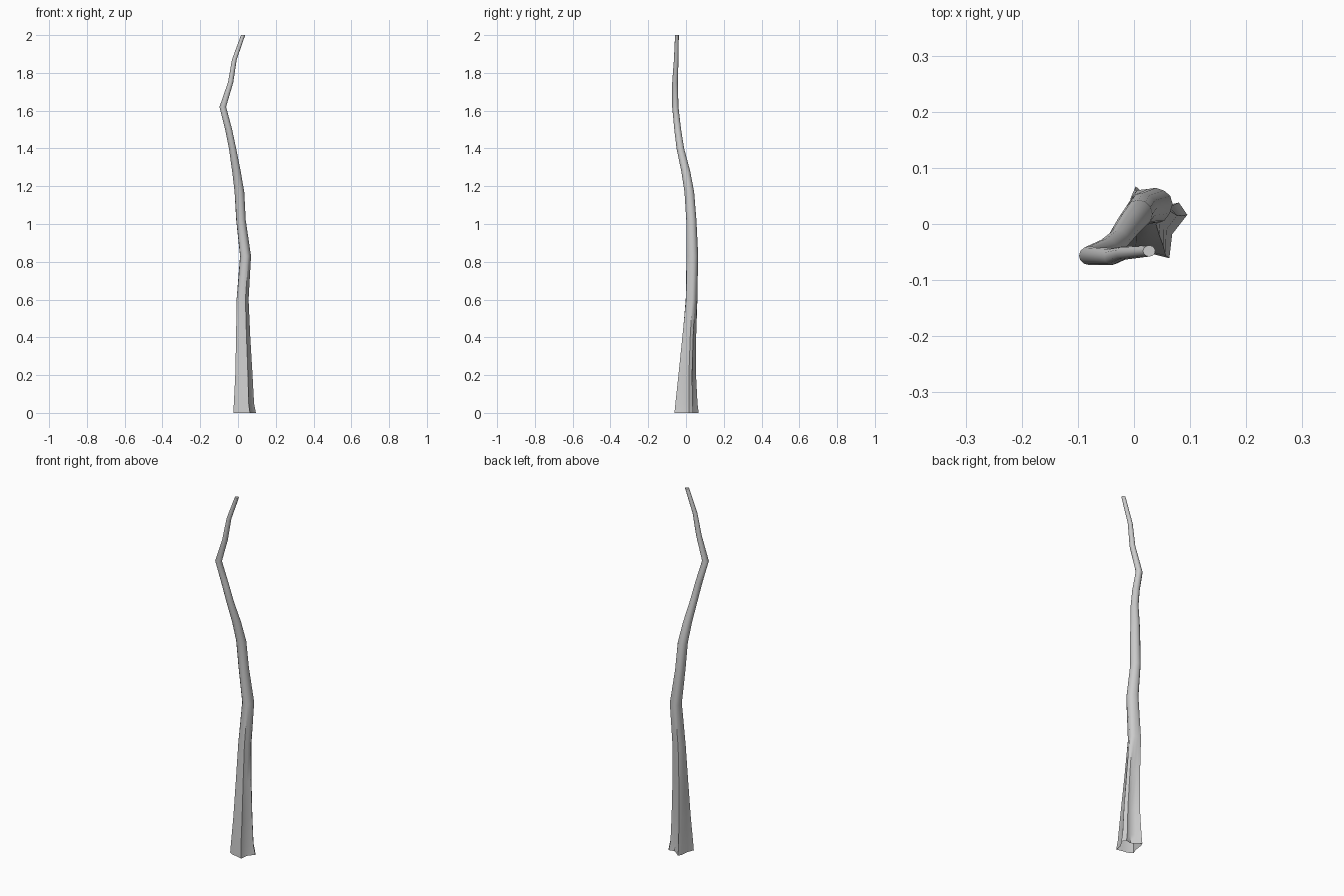
import bpy, bmesh, math

# Flared, lobed root outline at the ground (x, y), counter-clockwise
ROOT = [(.095, .015), (.08, .037), (.05, .03), (.028, .045), (.003, .066), (-.006, .045),
        (-.012, .0), (-.025, -.035), (0, -.05), (.035, -.056), (.063, -.063), (.068, -.02)]
CX, CY, RX, RY = .035, 0, .06, .065
N = len(ROOT)

# Trunk rings: z, x min, x max, y min, y max, how much of the root shape remains
RINGS = [
    (0.00, -.025, .095, -.063, .066, 1),
    (0.05, -.022, .085, -.058, .060, 1),
    (0.20, -.015, .077, -.042, .053, .9),
    (0.40, -.012, .065, -.022, .055, .65),
    (0.60, -.010, .056, -.003, .063, .35),
    (0.83, .010, .069, .002, .066, .15),
    (1.02, -.010, .041, .001, .056, .1),
    (1.17, -.018, .033, -.008, .043, 0),
    (1.28, -.031, .014, -.025, .022, 0),
    (1.40, -.048, -.010, -.050, -.010, 0),
    (1.50, -.068, -.031, -.062, -.026, 0),
    (1.62, -.098, -.063, -.073, -.040, 0),
    (1.75, -.053, -.025, -.073, -.043, 0),
    (1.87, -.032, -.007, -.064, -.040, 0),
    (2.00, .016, .038, -.058, -.038, 0),
]

bm = bmesh.new()
rows = []
for z, x0, x1, y0, y1, k in RINGS:
    row = []
    for i, (px, py) in enumerate(ROOT):
        a = 2 * math.pi * i / N
        u = k * (px - CX) / RX + (1 - k) * math.cos(a)
        v = k * (py - CY) / RY + (1 - k) * math.sin(a)
        row.append(bm.verts.new(((x0 + x1) / 2 + u * (x1 - x0) / 2,
                                 (y0 + y1) / 2 + v * (y1 - y0) / 2, z)))
    rows.append(row)

# Bark skin between neighbouring rings, closed at the tip
for lo, hi in zip(rows, rows[1:]):
    for i in range(N):
        j = (i + 1) % N
        bm.faces.new((lo[i], lo[j], hi[j], hi[i]))
bm.faces.new(rows[-1])

mesh = bpy.data.meshes.new("tree_trunk")
bm.to_mesh(mesh)
bm.free()
trunk = bpy.data.objects.new("tree_trunk", mesh)
bpy.context.collection.objects.link(trunk)
bpy.context.view_layer.objects.active = trunk
trunk.select_set(True)
bpy.ops.object.shade_smooth_by_angle(angle=math.radians(45))
